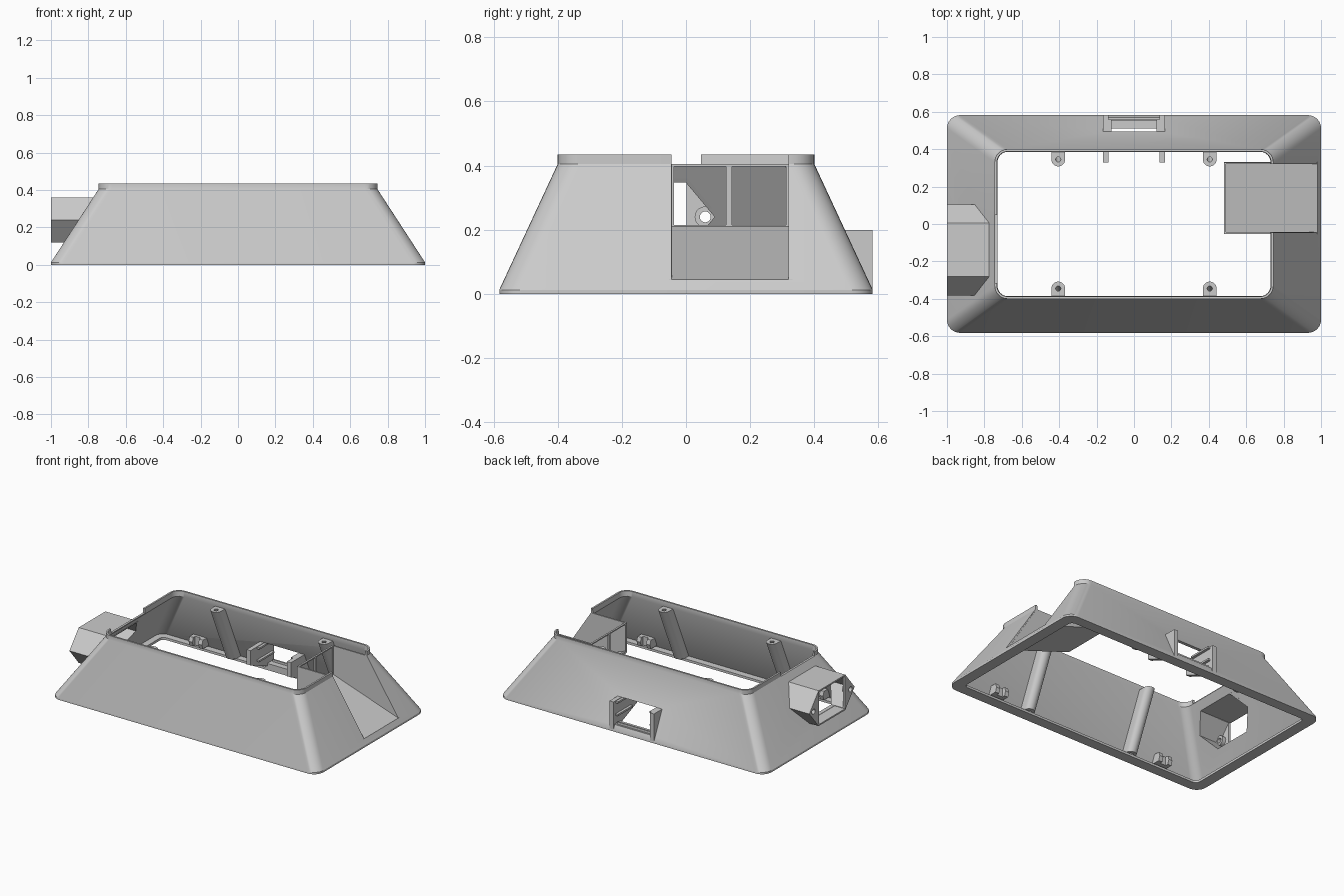
import bpy, bmesh
from math import pi, cos, sin
from mathutils import Vector

cube = bpy.data.objects.get("Cube")
if cube:
    bpy.data.objects.remove(cube, do_unlink=True)

grey = bpy.data.materials.new("light_grey")
grey.use_nodes = True
COLOUR = (0.6, 0.6, 0.6, 1)
grey.diffuse_color = COLOUR
grey.node_tree.nodes["Principled BSDF"].inputs["Base Color"].default_value = COLOUR


def finish(name, bm):
    bmesh.ops.recalc_face_normals(bm, faces=bm.faces)
    mesh = bpy.data.meshes.new(name)
    bm.to_mesh(mesh)
    bm.free()
    mesh.materials.append(grey)
    obj = bpy.data.objects.new(name, mesh)
    bpy.context.collection.objects.link(obj)
    return obj


def loft(name, rings, closed=False):
    """Skin a list of equal point rings; cap the ends or join them up."""
    bm = bmesh.new()
    loops = [[bm.verts.new(p) for p in ring] for ring in rings]
    n = len(loops[0])
    pairs = list(zip(loops, loops[1:]))
    if closed:
        pairs.append((loops[-1], loops[0]))
    else:
        bm.faces.new(loops[0])
        bm.faces.new(loops[-1])
    for a, b in pairs:
        for i in range(n):
            j = (i + 1) % n
            bm.faces.new((a[i], a[j], b[j], b[i]))
    return finish(name, bm)


def prism(name, pts, lo, hi, axis):
    """Extrude a 2D outline along x or y."""
    def place(p, t):
        return (t, p[0], p[1]) if axis == "x" else (p[0], t, p[1])
    return loft(name, [[place(p, t) for p in pts] for t in (lo, hi)])


def box(name, x, y, z):
    return prism(name, [(y[0], z[0]), (y[1], z[0]), (y[1], z[1]), (y[0], z[1])], *x, "x")


def cut(obj, *cutters):
    for c in cutters:
        m = obj.modifiers.new("cut", "BOOLEAN")
        m.object, m.operation, m.solver = c, "DIFFERENCE", "EXACT"
        bpy.context.view_layer.update()
        deps = bpy.context.evaluated_depsgraph_get()
        mesh = bpy.data.meshes.new_from_object(obj.evaluated_get(deps))
        obj.modifiers.clear()
        obj.data = mesh
    for c in cutters:
        bpy.data.objects.remove(c, do_unlink=True)


def smooth(obj):
    bpy.ops.object.select_all(action="DESELECT")
    obj.select_set(True)
    bpy.context.view_layer.objects.active = obj
    bpy.ops.object.shade_smooth_by_angle(angle=0.5)


def rounded(hx, hy, r, z, seg=8):
    pts = []
    for q, (sx, sy) in enumerate([(1, 1), (-1, 1), (-1, -1), (1, -1)]):
        for i in range(seg + 1):
            a = (q + i / seg) * pi / 2
            pts.append((sx * (hx - r) + r * cos(a), sy * (hy - r) + r * sin(a), z))
    return pts


def hexagon(inset=0):
    """Socket outline in y, z: flat top and bottom, pointed sides."""
    mid, zc, side, flat, h = -0.138, 0.24, 0.243 - inset * 1.3, 0.143 - inset * 0.5, 0.12 - inset
    return [(mid + s * w, zc + k * h) for s, w, k in
            [(1, side, 0), (1, flat, 1), (-1, flat, 1), (-1, side, 0), (-1, flat, -1), (1, flat, -1)]]


def rod(name, y, z, r, x0, x1, n=20):
    return prism(name, [(y + r * cos(2 * pi * i / n), z + r * sin(2 * pi * i / n)) for i in range(n)],
                 x0, x1, "x")


# Sloping shell with upright lip and inward foot flange
shell = loft("sloped_shell", [rounded(*s) for s in [
    (1, 0.582, 0.07, 0), (1, 0.582, 0.07, 0.013), (0.745, 0.4, 0.07, 0.405), (0.745, 0.4, 0.07, 0.435),
    (0.733, 0.388, 0.058, 0.435), (0.73, 0.386, 0.056, 0.4), (0.97, 0.555, 0.056, 0.016),
    (0.925, 0.51, 0.03, 0.016), (0.925, 0.51, 0.03, 0)]], closed=True)
RAMP = [(0.48, 0.215), (0.98, 0.045)]
SIDE0, SIDE1 = -0.045, 0.32
cut(shell,
    prism("recess_cut", RAMP + [(1.1, 0.045), (1.1, 0.6), (0.48, 0.6)], SIDE0, SIDE1, "y"),
    box("lip_cut", (-0.9, -0.6), (-0.315, 0.047), (0.405, 0.6)),
    prism("socket_cut", hexagon(0.012), -1.1, -0.6, "x"),
    box("window_cut", (-0.14, 0.14), (0.3, 0.7), (0.04, 0.2)))
smooth(shell)

# Recess on the left end: ramp floor, two cheeks and a double window frame
prism("recess_ramp", RAMP + [(0.98, 0.033), (0.48, 0.203)], SIDE0 - 0.008, SIDE1 + 0.012, "y")
for label, y in (("front", SIDE0 - 0.008), ("back", SIDE1)):
    prism("recess_cheek_" + label, [(0.48, 0.203), (0.97, 0.038), (0.74, 0.405), (0.48, 0.405)],
          y, y + 0.01, "y")
frame = box("recess_frame", (0.48, 0.492), (SIDE0, SIDE1), (0.2, 0.405))
cut(frame, *[box("pane_cut", (0.4, 0.6), y, (0.215, 0.397))
             for y in ((SIDE0 + 0.008, 0.125), (0.143, SIDE1 - 0.008))])

# Hexagonal power socket shroud on the right end
shroud = prism("socket_shroud", hexagon(), -1, -0.72, "x")
follow = prism("wall_cut", [(-0.978, 0.013), (-0.73, 0.395), (-0.5, 0.395), (-0.5, 0.013)],
               -0.6, 0.4, "y")
cut(shroud, prism("hollow_cut", hexagon(0.012), -0.985, -0.6, "x"),
    box("mouth_cut", (-1.1, -0.9), (-0.276, 0.002), (0.13, 0.35)), follow)
for label, y in (("front", -0.336), ("back", 0.06)):
    cut(shroud, rod("hole_cut", y, 0.24, 0.017, -1.1, -0.9))
    boss = rod("socket_boss_" + label, y, 0.24, 0.033, -1, -0.96)
    cut(boss, rod("hole_cut", y, 0.24, 0.017, -1.1, -0.9))
    smooth(boss)

# Slanted screw posts that follow the long walls
def post_ring(x, side, y, z, r, reach):
    pts = [(r * cos(pi * i / 12), -r * sin(pi * i / 12)) for i in range(13)]
    pts += [(-r, reach), (r, reach)]
    return [(x + px, side * (y + py), z) for px, py in pts]


def hole_ring(x, side, y, z):
    return [(x + 0.014 * cos(pi * i / 8), side * (y + 0.014 * sin(pi * i / 8)), z) for i in range(16)]


for x in (-0.405, 0.405):
    for side, label in ((-1, "front"), (1, "back")):
        end = "right" if x < 0 else "left"
        post = loft(f"screw_post_{label}_{end}", [post_ring(x, side, 0.345, 0.4, 0.037, 0.045),
                                                 post_ring(x, side, 0.515, 0.016, 0.037, 0.045)])
        cut(post, loft("hole_cut", [hole_ring(x, side, 0.327, 0.44), hole_ring(x, side, 0.525, -0.01)]))
        smooth(post)

# Small forked clips low on the long walls
for x in (-0.65, 0.65):
    for side, label in ((-1, "front"), (1, "back")):
        end = "right" if x < 0 else "left"
        clip = prism(f"clip_{label}_{end}", [(side * y, z) for y, z in
                     [(0.545, 0.03), (0.48, 0.03), (0.47, 0.06), (0.48, 0.09), (0.52, 0.09)]],
                     x - 0.05, x + 0.05, "x")
        cut(clip, box("slot_cut", (x - 0.022, x + 0.022), sorted((side * 0.4, side * 0.5)), (0, 0.2)))

# Bracket through the back wall: two cheeks, sill and cross bars
for label, x in (("right", -0.152), ("left", 0.152)):
    prism("bracket_cheek_" + label,
          [(0.33, 0.2), (0.582, 0.2), (0.582, 0.005), (0.55, 0.01), (0.33, 0.1)], x - 0.015, x + 0.015, "x")
    inner = x * 0.85
    for i, z in enumerate((0.1, 0.185)):
        box(f"bracket_rail_{label}_{i}", (inner - 0.01, inner + 0.01), (0.4, 0.56), (z, z + 0.012))
box("bracket_sill", (-0.15, 0.15), (0.51, 0.57), (0.016, 0.045))
box("bracket_bar", (-0.125, 0.125), (0.55, 0.56), (0.04, 0.06))
